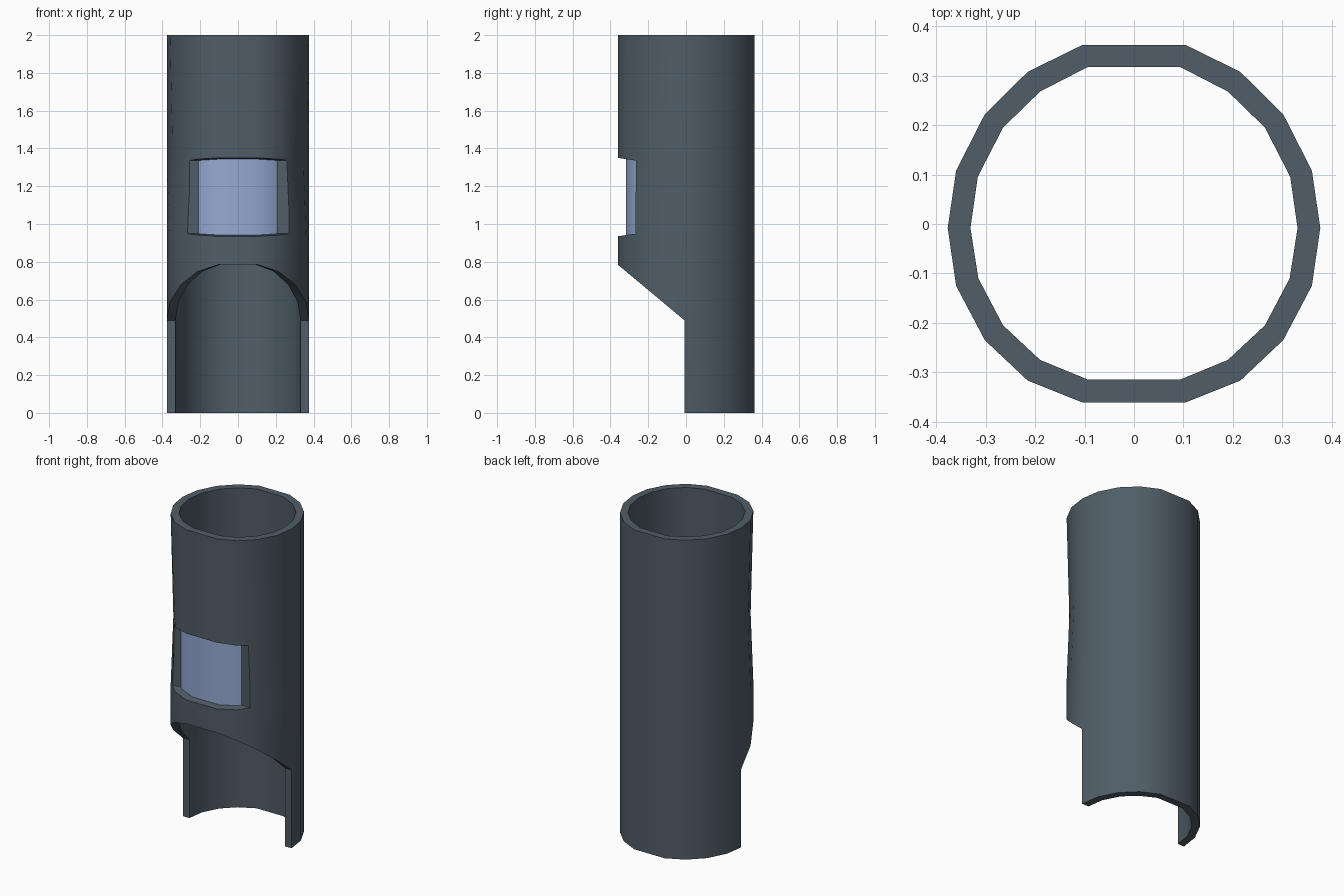
import bpy, bmesh

if "Cube" in bpy.data.objects:
    bpy.data.objects.remove(bpy.data.objects["Cube"])

# Half cross-sections, back centre to front centre (x > 0)
OUTER = [(.105, .362), (.215, .308), (.302, .222), (.36, .108), (.377, -.008),
         (.36, -.125), (.302, -.235), (.215, -.317), (.105, -.361)]
INNER = [(.093, .318), (.19, .268), (.265, .195), (.316, .096), (.331, -.008),
         (.315, -.11), (.265, -.205), (.19, -.275), (.093, -.315)]


def full(half):
    return half + [(-x, y) for x, y in reversed(half)]


def finish(bm, name, color=None):
    bmesh.ops.recalc_face_normals(bm, faces=bm.faces)
    mesh = bpy.data.meshes.new(name)
    bm.to_mesh(mesh)
    bm.free()
    ob = bpy.data.objects.new(name, mesh)
    bpy.context.collection.objects.link(ob)
    if color:
        mat = bpy.data.materials.new(name + "_material")
        mat.diffuse_color = (*color, 1)
        mat.use_nodes = True
        mat.node_tree.nodes["Principled BSDF"].inputs["Base Color"].default_value = mat.diffuse_color
        mesh.materials.append(mat)
    return ob


def prism(name, pts, bottom, top, color=None):
    """Closed prism; bottom and top heights are functions of y."""
    bm = bmesh.new()
    lo = [bm.verts.new((x, y, bottom(y))) for x, y in pts]
    hi = [bm.verts.new((x, y, top(y))) for x, y in pts]
    bm.faces.new(lo)
    bm.faces.new(hi)
    for i in range(len(pts)):
        j = (i + 1) % len(pts)
        bm.faces.new((lo[i], lo[j], hi[j], hi[i]))
    return finish(bm, name, color)


# Tube: full ring above, half shell below, sloping front hood edge
bm = bmesh.new()
outer, inner = full(OUTER), full(INNER)
n = len(outer)
cols_out, cols_in = [], []
for i, ((ox, oy), (ix, iy)) in enumerate(zip(outer, inner)):
    k = min(i, n - 1 - i)
    edge = .49 + max(0, -.008 - oy) * .295 / .353
    co, ci = [], []
    for z in (0, edge, .93, 1.36, 2):
        s = .96 if z == 1.36 and k in (5, 6) else 1
        co.append(bm.verts.new((ox * s, oy * s, z)))
        ci.append(bm.verts.new((ix, iy, z)))
    cols_out.append(co)
    cols_in.append(ci)
for i in range(n):
    j = (i + 1) % n
    a, b, c, d = cols_out[i], cols_out[j], cols_in[i], cols_in[j]
    start = 1 if 4 <= i < n - 5 else 0
    for l in range(start, 4):
        bm.faces.new((a[l], b[l], b[l + 1], a[l + 1]))
        bm.faces.new((c[l], d[l], d[l + 1], c[l + 1]))
    for l in (start, 4):
        bm.faces.new((a[l], b[l], d[l], c[l]))
for i in (4, n - 5):
    a, c = cols_out[i], cols_in[i]
    bm.faces.new((a[0], a[1], c[1], c[0]))
bmesh.ops.delete(bm, geom=[v for v in bm.verts if not v.link_faces], context='VERTS')
tube = finish(bm, "tube_housing", (.08, .11, .135))

# Window opening with slightly flared sill and lintel
cutter = prism("window_cutter",
               [(.4, -.275), (.4, -.45), (-.4, -.45), (-.4, -.275),
                (-.205, -.262), (-.15, -.2), (.15, -.2), (.205, -.262)],
               lambda y: .95 + (y + .26) * .15,
               lambda y: 1.335 - (y + .26) * .15)
cutter.hide_render = True
mod = tube.modifiers.new("window", 'BOOLEAN')
mod.operation = 'DIFFERENCE'
mod.solver = 'EXACT'
mod.object = cutter
bpy.context.view_layer.objects.active = tube
tube.select_set(True)
bpy.ops.object.modifier_apply(modifier=mod.name)
bpy.data.objects.remove(cutter, do_unlink=True)

# Glass pane following the inside wall
arc = [(.207, -.261), (.19, -.275), (.093, -.315)]
arc = arc + [(-x, y) for x, y in reversed(arc)]
pane = prism("window_pane", arc + [(x * 1.012, y * 1.012) for x, y in reversed(arc)],
             lambda y: .938, lambda y: 1.345, (.3, .4, .66))

# Smooth shading with crisp edges
for ob in (tube, pane):
    bpy.ops.object.select_all(action='DESELECT')
    ob.select_set(True)
    bpy.context.view_layer.objects.active = ob
    bpy.ops.object.shade_smooth_by_angle(angle=.65)
